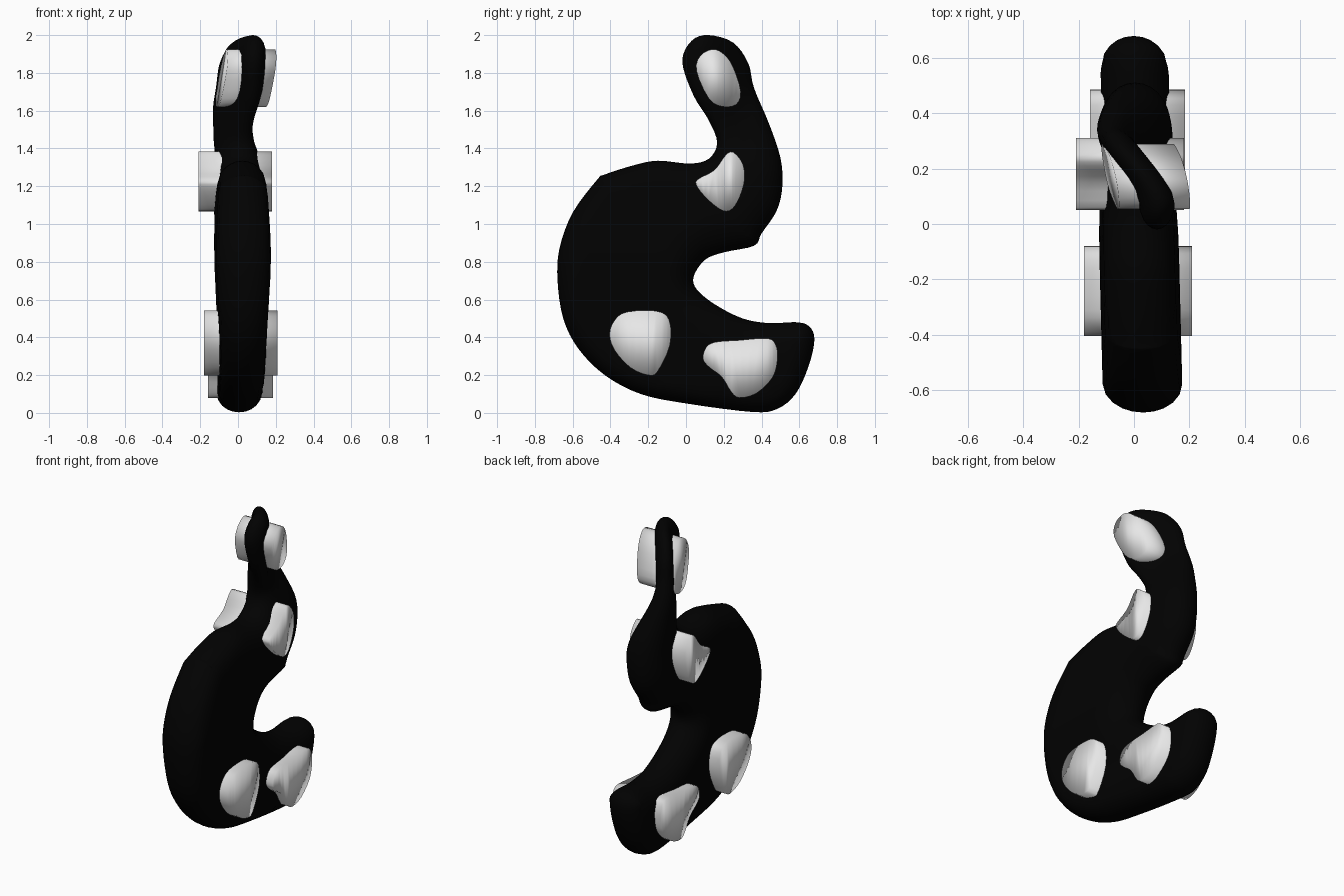
import bpy, bmesh, math
from mathutils import Vector
from mathutils.geometry import delaunay_2d_cdt, intersect_point_line

if "Cube" in bpy.data.objects:
    bpy.data.objects.remove(bpy.data.objects["Cube"])


def make_material(name, value):
    mat = bpy.data.materials.new(name)
    mat.use_nodes = True
    colour = (value, value, value, 1)
    mat.diffuse_color = colour
    mat.node_tree.nodes["Principled BSDF"].inputs["Base Color"].default_value = colour
    return mat


black = make_material("black", 0.0005)
white = make_material("white", 0.8)


def smooth_loop(points, steps):
    """Closed Catmull-Rom curve through (y, z) points."""
    pts = [Vector(p) for p in points]
    count = len(pts)
    loop = []
    for i in range(count):
        a, b, c, d = (pts[(i + k) % count] for k in (-1, 0, 1, 2))
        for s in range(steps):
            t = s / steps
            loop.append(b + (c - a) * t / 2
                        + (a * 2 - b * 5 + c * 4 - d) * t * t / 2
                        + (b * 3 - a - c * 3 + d) * t ** 3 / 2)
    return loop


def edge_distance(point, loop):
    """Distance from a point to the closed outline."""
    best = math.inf
    for a, b in zip(loop, loop[1:] + loop[:1]):
        t = intersect_point_line(point, a, b)[1]
        best = min(best, (a.lerp(b, min(max(t, 0), 1)) - point).length)
    return best


def finish(bm, name, mat):
    bmesh.ops.recalc_face_normals(bm, faces=bm.faces)
    mesh = bpy.data.meshes.new(name)
    bm.to_mesh(mesh)
    bm.free()
    mesh.materials.append(mat)
    for poly in mesh.polygons:
        poly.use_smooth = True
    obj = bpy.data.objects.new(name, mesh)
    bpy.context.collection.objects.link(obj)


def ease(low, high, value):
    t = min(max((value - low) / (high - low), 0), 1)
    return t * t * (3 - 2 * t)


def body_middle_and_half(y, z):
    """Centre and half thickness; the neck thins and twists to the head."""
    twist = ease(1.25, 1.7, z)
    half = .12 + .024 * math.exp(-((z - .85) / .35) ** 2)
    half += (.065 - half) * twist
    middle = .016 - .025 * y
    head_middle = .08 - .15 * ease(.06, .36, y) + .05 * (z - 1.8)
    return middle + (head_middle - middle) * twist, half


def rim_width(point):
    """The rim is tight outside and broad around the hollow of the hook."""
    return .1 + .14 * math.exp(-((point - Vector((.3, .85))).length / .42) ** 2)


# Hooked body: a filled outline, swollen to both sides with a round rim
outline = [
    (.12, 2), (.03, 1.97), (-.02, 1.86), (.04, 1.68), (.12, 1.55), (.165, 1.43),
    (.12, 1.345), (.02, 1.32), (-.15, 1.335), (-.28, 1.31), (-.43, 1.262),
    (-.47, 1.235), (-.6, 1.06), (-.67, .87), (-.68, .7), (-.65, .5),
    (-.57, .34), (-.43, .2), (-.24, .1), (0, .05), (.35, .005), (.48, .02),
    (.58, .1), (.65, .25), (.68, .39), (.65, .46), (.58, .48), (.44, .475),
    (.3, .5), (.16, .57), (.06, .65), (.04, .72), (.1, .81), (.2, .85),
    (.36, .885), (.4, .95), (.48, 1.07), (.51, 1.2), (.5, 1.35), (.44, 1.53),
    (.36, 1.72), (.33, 1.85), (.25, 1.96)]
loop = smooth_loop(outline, 4)
inner = []
for inset in (.004, .015, .035, .065):
    for before, here, after in zip(loop[-1:] + loop, loop, loop[1:] + loop[:1]):
        along = (after - before).normalized()
        spot = here + Vector((-along.y, along.x)) * inset
        if edge_distance(spot, loop) > inset * .9:
            inner.append(spot)
for row in range(40):
    for column in range(28):
        spot = Vector((column / 20 - .68 + row % 2 / 40, row / 20 + .01))
        if edge_distance(spot, loop) > .085:
            inner.append(spot)
flat_points, _, triangles, *_ = delaunay_2d_cdt(
    loop + inner, [], [list(range(len(loop)))], 1, 1e-5)

bm = bmesh.new()
sides = ({}, {})
for index in sorted({i for tri in triangles for i in tri}):
    p = flat_points[index]
    depth = edge_distance(p, loop)
    middle, half = body_middle_and_half(p.x, p.y)
    if depth < .0005:
        sides[0][index] = sides[1][index] = bm.verts.new((middle, *p))
        continue
    swell = half * math.sqrt(1 - (1 - min(depth / rim_width(p), 1)) ** 2)
    for side, sign in zip(sides, (-1, 1)):
        side[index] = bm.verts.new((middle + sign * swell, *p))
for tri in triangles:
    if any(sides[0][i] != sides[1][i] for i in tri):
        for side in sides:
            bm.faces.new([side[i] for i in tri])
finish(bm, "body", black)


# Holds: plugs pushed through the body, standing proud on both sides
def hold(name, points, left, right, lean_y=0, lean_z=0):
    edge = smooth_loop(points, 3)
    centre = sum(edge, Vector((0, 0))) / len(edge)
    bm = bmesh.new()
    near, far = [[bm.verts.new((x + lean_y * (p.x - centre.x)
                                + lean_z * (p.y - centre.y), *p)) for p in edge]
                 for x in (left, right)]
    for i in range(len(edge)):
        bm.faces.new((near[i - 1], near[i], far[i], far[i - 1]))
    caps = [bm.faces.new(near), bm.faces.new(far)]
    bmesh.ops.triangulate(bm, faces=caps)
    finish(bm, name, white)


hold("head_hold", [
    (.14, 1.925), (.075, 1.89), (.055, 1.81), (.12, 1.665), (.19, 1.622),
    (.265, 1.632), (.29, 1.7), (.25, 1.83), (.2, 1.9)],
    -.085, .172, lean_y=-.17, lean_z=.12)
hold("neck_hold", [
    (.25, 1.38), (.21, 1.365), (.15, 1.285), (.06, 1.235), (.06, 1.195),
    (.12, 1.125), (.195, 1.07), (.245, 1.08), (.285, 1.145), (.31, 1.235),
    (.3, 1.32)], -.21, .18)
hold("belly_hold", [
    (-.31, .535), (-.16, .54), (-.09, .495), (-.085, .36), (-.15, .22),
    (-.2, .2), (-.295, .24), (-.38, .335), (-.405, .42), (-.375, .495)],
    -.18, .21)
hold("tail_hold", [
    (.09, .285), (.105, .345), (.155, .375), (.285, .385), (.43, .395),
    (.475, .36), (.485, .29), (.46, .19), (.375, .105), (.285, .08),
    (.24, .11), (.19, .19), (.125, .24)], -.16, .185)
